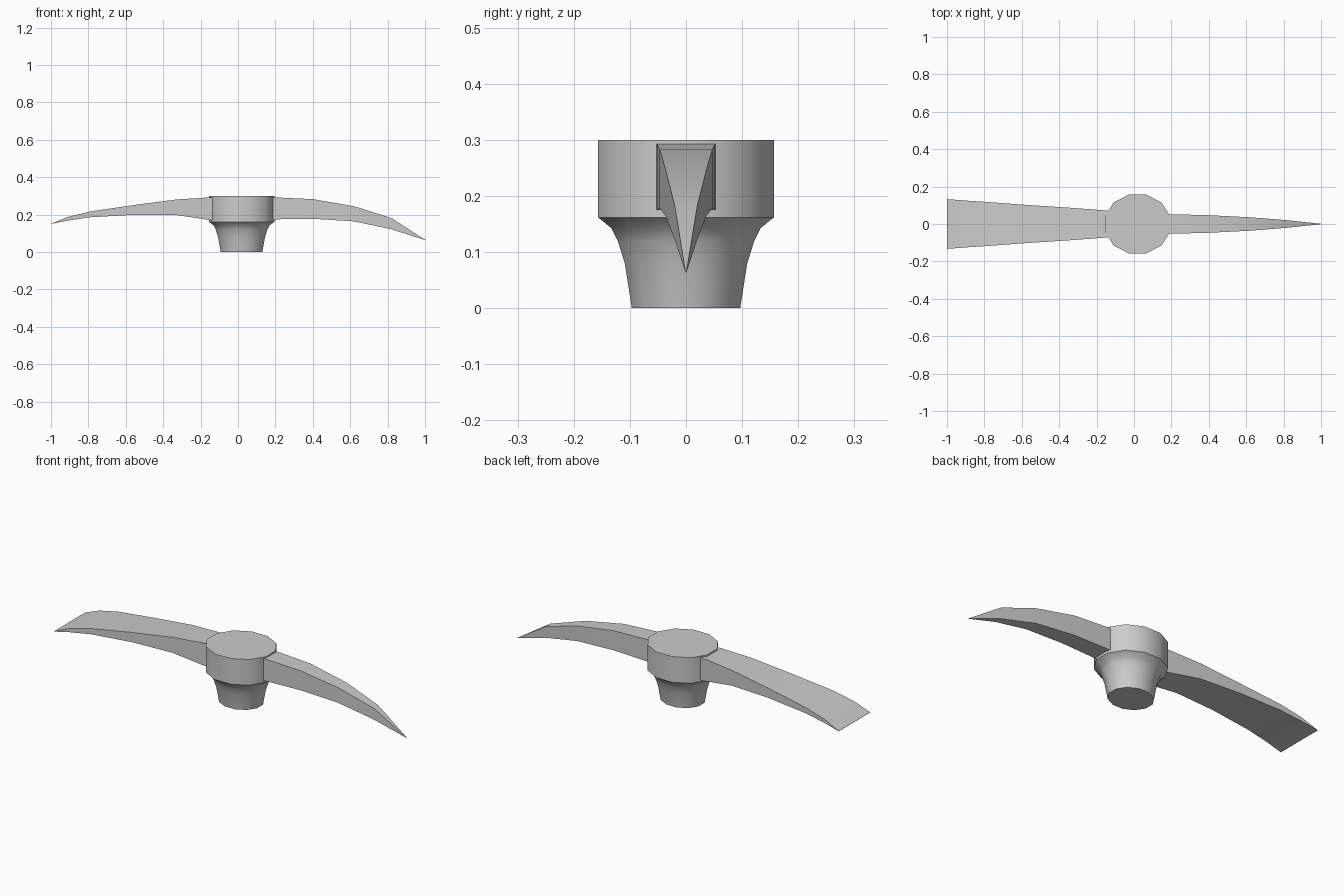
import bpy, bmesh
from math import cos, sin, tau, radians

if "Cube" in bpy.data.objects:
    bpy.data.objects.remove(bpy.data.objects["Cube"])


def loft(name, rings, angle):
    """Skin a list of equal-length vertex rings and cap both ends."""
    bm = bmesh.new()
    loops = [[bm.verts.new(p) for p in ring] for ring in rings]
    n = len(loops[0])
    for a, b in zip(loops, loops[1:]):
        for i in range(n):
            j = (i + 1) % n
            bm.faces.new((a[i], a[j], b[j], b[i]))
    bm.faces.new(loops[0])
    bm.faces.new(loops[-1])
    bmesh.ops.remove_doubles(bm, verts=bm.verts[:], dist=0.0005)
    bmesh.ops.recalc_face_normals(bm, faces=bm.faces[:])
    mesh = bpy.data.meshes.new(name)
    bm.to_mesh(mesh)
    bm.free()
    obj = bpy.data.objects.new(name, mesh)
    bpy.context.collection.objects.link(obj)
    bpy.ops.object.select_all(action='DESELECT')
    obj.select_set(True)
    bpy.context.view_layer.objects.active = obj
    bpy.ops.object.shade_smooth_by_angle(angle=radians(angle))
    return obj


def arm(name, stations):
    """Rectangular sections: x, bottom z, top z, half width."""
    loft(name, [[(x, -w, lo), (x, w, lo), (x, w, hi), (x, -w, hi)]
                for x, lo, hi, w in stations], 30)


# Oval socket: z, x radius, y radius
SIDES = 12
profile = [(0, .115, .100), (.08, .130, .113), (.12, .143, .126),
           (.143, .155, .138), (.162, .181, .1625), (.30, .181, .1625)]
loft("socket", [[(.019 + rx * cos(tau * (i + .5) / SIDES),
                  ry * sin(tau * (i + .5) / SIDES), z)
                 for i in range(SIDES)] for z, rx, ry in profile], 50)

# Pointed pick on the right
arm("pick_point", [(.12, .173, .294, .053), (.20, .175, .292, .052),
                   (.40, .178, .283, .047), (.62, .164, .245, .036),
                   (.82, .122, .182, .020), (1.0, .064, .066, .001)])

# Flared flat blade on the left
arm("adze_blade", [(-.09, .165, .294, .067), (-.155, .172, .292, .073),
                   (-.33, .198, .281, .086), (-.56, .199, .251, .101),
                   (-.79, .186, .217, .118), (-.91, .168, .188, .126),
                   (-1.0, .150, .151, .133)])
